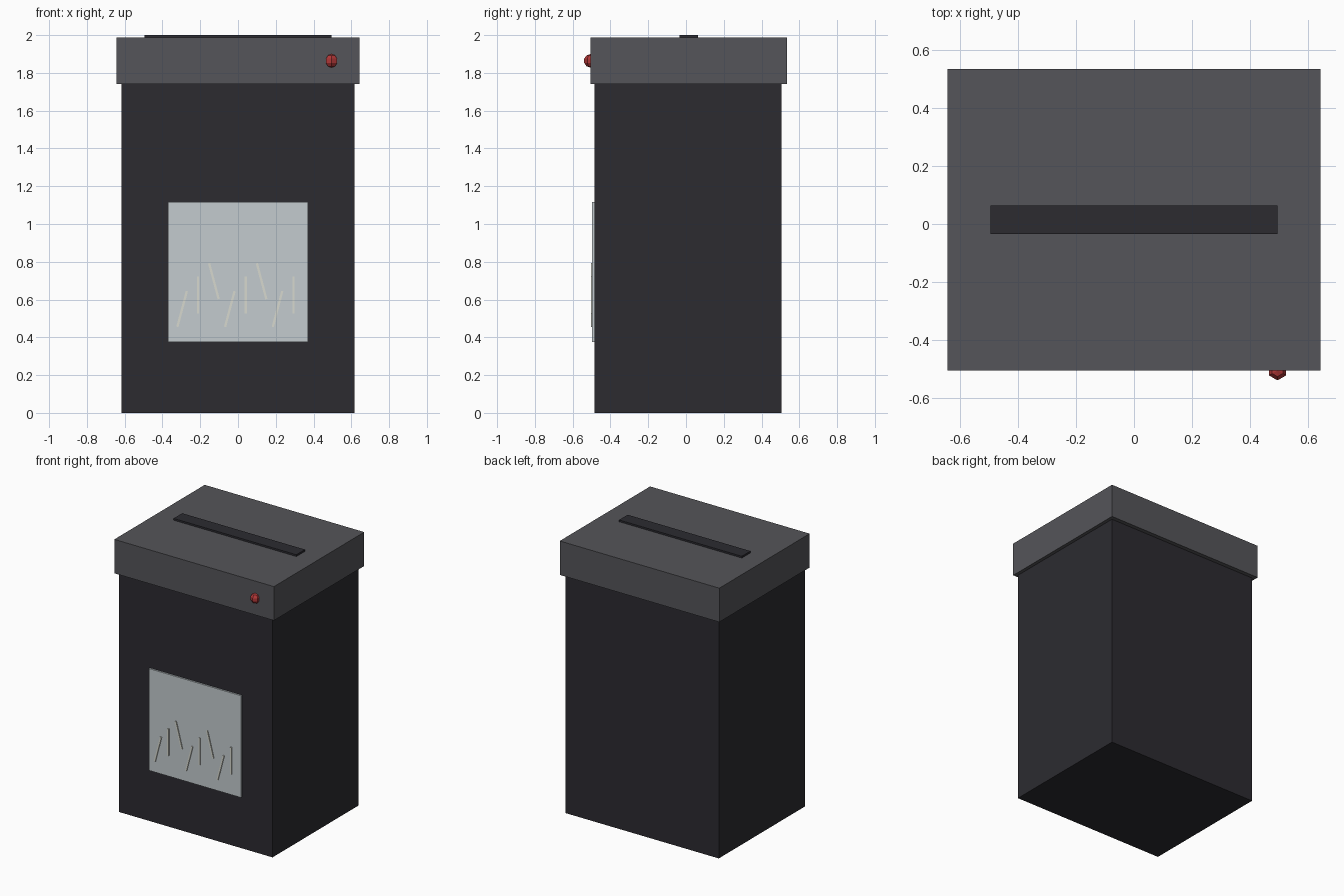
import bpy, bmesh
from mathutils import Matrix

if "Cube" in bpy.data.objects:
    bpy.data.objects.remove(bpy.data.objects["Cube"])


def material(name, rgb):
    m = bpy.data.materials.new(name)
    m.diffuse_color = (*rgb, 1)
    m.use_nodes = True
    m.node_tree.nodes["Principled BSDF"].inputs["Base Color"].default_value = m.diffuse_color
    return m


BLACK = material("black_plastic", (0.025, 0.024, 0.03))
GREY = material("grey_plastic", (0.09, 0.09, 0.1))
GLASS = material("pale_window", (0.55, 0.6, 0.62))
PAPER = material("paper", (0.68, 0.69, 0.62))
RED = material("red_light", (0.45, 0.04, 0.04))


def finish(name, bm, mat):
    me = bpy.data.meshes.new(name)
    bm.to_mesh(me)
    bm.free()
    me.materials.append(mat)
    ob = bpy.data.objects.new(name, me)
    bpy.context.collection.objects.link(ob)
    return ob


def box(name, lo, hi, mat):
    size = [b - a for a, b in zip(lo, hi)]
    bm = bmesh.new()
    bmesh.ops.create_cube(bm, size=1, matrix=Matrix.Diagonal((*size, 1)))
    ob = finish(name, bm, mat)
    ob.location = [(a + b) / 2 for a, b in zip(lo, hi)]
    return ob


# Bin, shredder head and feed slot
box("bin_body", (-0.618, -0.485, 0), (0.618, 0.505, 1.74), BLACK)
box("shredder_head", (-0.643, -0.505, 1.74), (0.643, 0.535, 1.987), GREY)
box("feed_slot", (-0.495, -0.035, 1.975), (0.495, 0.064, 2.0), BLACK)

# Viewing window
box("window", (-0.371, -0.497, 0.374), (0.371, -0.475, 1.116), GLASS)

# Paper shreds leaning right, upright, then left
for i in range(8):
    k = i % 3
    shred = box(f"paper_shred_{i + 1}", (-0.006, -0.006, -0.098), (0.006, 0.006, 0.098), PAPER)
    shred.location = (-0.296 + 0.0842 * i, -0.498, 0.55 + 0.0735 * k)
    shred.rotation_euler.y = 0.26 * (1 - k)

# Low-poly indicator light
bm = bmesh.new()
bmesh.ops.create_uvsphere(bm, u_segments=6, v_segments=5, radius=0.036)
finish("indicator_light", bm, RED).location = (0.495, -0.505, 1.864)
